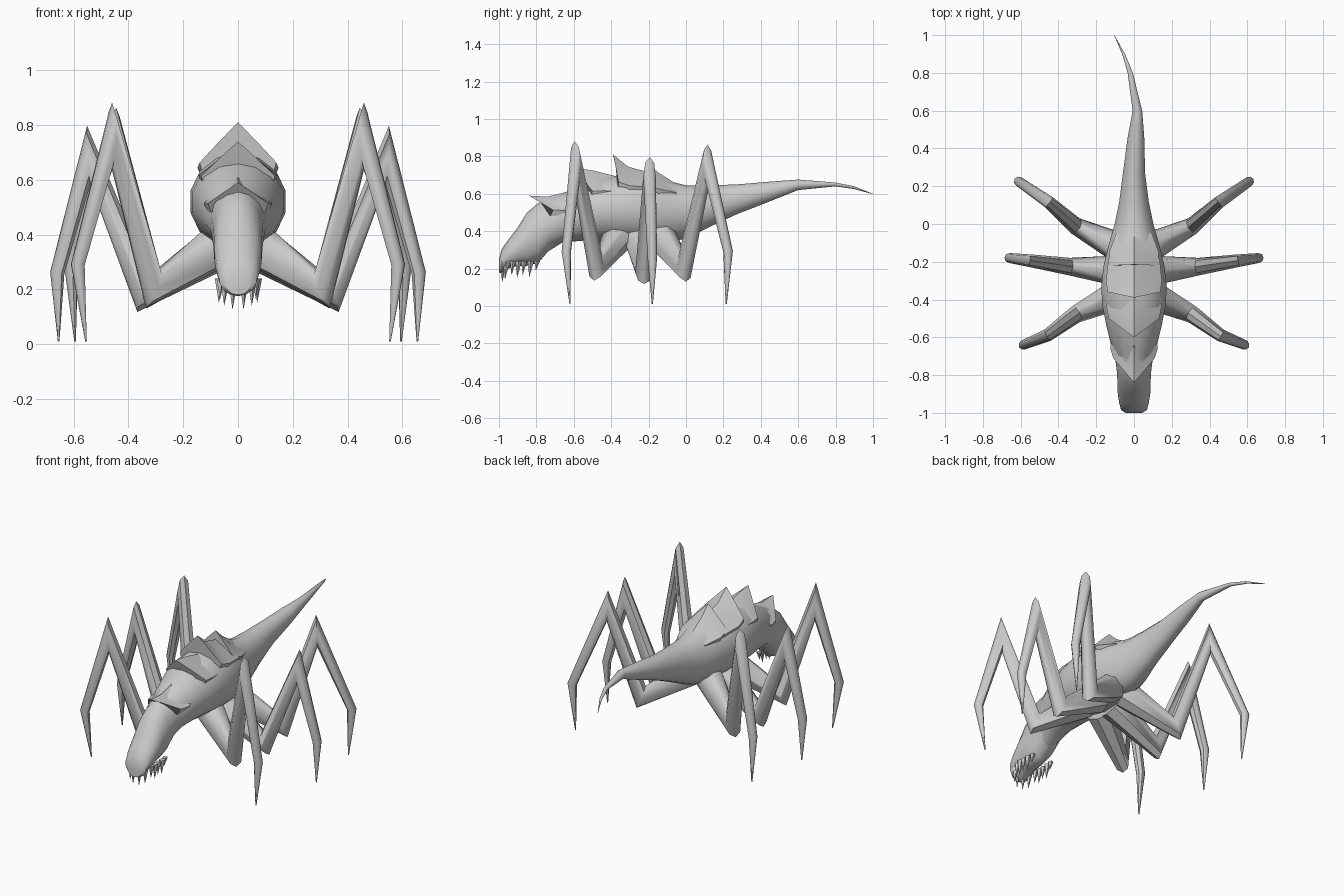
import bpy, bmesh, math
from mathutils import Vector

if "Cube" in bpy.data.objects:
    bpy.data.objects.remove(bpy.data.objects["Cube"])

grey = bpy.data.materials.new("shell grey")
grey.diffuse_color = (0.6, 0.6, 0.6, 1)
grey.use_nodes = True
grey.node_tree.nodes["Principled BSDF"].inputs["Base Color"].default_value = grey.diffuse_color


def finish(name, bm, angle=40):
    bmesh.ops.recalc_face_normals(bm, faces=bm.faces[:])
    me = bpy.data.meshes.new(name)
    bm.to_mesh(me)
    bm.free()
    ob = bpy.data.objects.new(name, me)
    bpy.context.collection.objects.link(ob)
    me.materials.append(grey)
    bpy.ops.object.select_all(action='DESELECT')
    ob.select_set(True)
    bpy.context.view_layer.objects.active = ob
    bpy.ops.object.shade_smooth_by_angle(angle=math.radians(angle))
    return ob


def skin(bm, rings):
    """Bridge closed rings of points and cap both ends."""
    rows = [[bm.verts.new(p) for p in r] for r in rings]
    n = len(rows[0])
    for a, b in zip(rows, rows[1:]):
        for i in range(n):
            j = (i + 1) % n
            bm.faces.new((a[i], a[j], b[j], b[i]))
    bm.faces.new(rows[0])
    bm.faces.new(rows[-1])


def loft(name, sections, sides=14):
    """Oval sections across y: (y, x centre, half width, z top, z bottom)."""
    bm = bmesh.new()
    rings = []
    for y, xc, w, top, bot in sections:
        c, h = (top + bot) / 2, (top - bot) / 2
        rings.append([(xc + w * math.sin(2 * math.pi * i / sides), y,
                       c + h * math.cos(2 * math.pi * i / sides)) for i in range(sides)])
    skin(bm, rings)
    return finish(name, bm)


# Body, running from the neck into the bent whip tail
loft("body_and_tail", [
    (-0.74, 0, .09, .57, .29), (-0.66, 0, .12, .60, .34), (-0.54, 0, .15, .66, .35),
    (-0.44, 0, .17, .69, .345), (-0.34, 0, .178, .70, .34), (-0.22, 0, .165, .70, .33),
    (-0.10, 0, .135, .67, .34), (0.0, 0, .105, .645, .36), (0.12, 0, .08, .645, .42),
    (0.27, 0, .06, .65, .49), (0.45, .01, .046, .665, .56), (0.60, .018, .026, .676, .62),
    (0.80, -.02, .014, .66, .64), (0.90, -.055, .008, .64, .625), (1.0, -.105, .001, .60, .598)])

# Head, sloping down to the muzzle
loft("head", [
    (-1.0, 0, .045, .25, .18), (-0.985, 0, .07, .305, .175), (-0.95, 0, .08, .355, .20),
    (-0.90, 0, .088, .42, .215), (-0.85, 0, .09, .50, .215), (-0.79, 0, .092, .55, .23),
    (-0.73, 0, .10, .575, .30), (-0.66, 0, .115, .59, .35)])

# Overlapping back plates: rows of (y centre, y side, half width, z side, z top)
ARCH = [(-.88, 0), (-1, .3), (-.5, .66), (0, 1), (.5, .66), (1, .3), (.88, 0)]


def plate(name, rows):
    bm = bmesh.new()
    skin(bm, [[(fx * w, yc + (ys - yc) * abs(fx), zs + fz * (zt - zs)) for fx, fz in ARCH]
              for yc, ys, w, zs, zt in rows])
    finish(name, bm, 30)


plate("crest_plate", [(-.84, -.71, .11, .48, .59), (-.74, -.66, .125, .48, .585),
                      (-.60, -.60, .12, .48, .62)])
plate("shoulder_plate", [(-.60, -.50, .135, .56, .74), (-.50, -.44, .145, .57, .725),
                         (-.36, -.34, .14, .58, .69)])
plate("middle_plate", [(-.39, -.36, .14, .60, .81), (-.31, -.30, .148, .60, .745),
                       (-.18, -.18, .135, .60, .71)])
plate("rear_plate", [(-.215, -.22, .125, .59, .775), (-.15, -.15, .132, .59, .715),
                     (-.04, -.05, .095, .59, .645)])

# Teeth along both jaw edges: (x, y, z tip, radius)
bm = bmesh.new()
for x, y, tip, r in [(.02, -.975, .125, .02), (.05, -.96, .14, .02), (.065, -.925, .165, .017),
                     (.07, -.895, .15, .018), (.07, -.865, .165, .016), (.07, -.83, .155, .018),
                     (.065, -.795, .19, .016)]:
    for s in (-1, 1):
        ring = [bm.verts.new((s * x + r * math.cos(a), y + r * math.sin(a), .24))
                for a in (k * math.tau / 5 for k in range(5))]
        apex = bm.verts.new((s * x, y - .008, tip))
        for k in range(5):
            bm.faces.new((ring[k], ring[(k + 1) % 5], apex))
        bm.faces.new(ring)
finish("teeth", bm, 30)


def leg(name, pts, radii, side, sides=8):
    """Tapered tube with mitred joints."""
    pts = [Vector((x * side, y, z)) for x, y, z in pts]
    span = pts[-1] - pts[0]
    u = Vector((-span.y, span.x, 0)).normalized()
    dirs = [(b - a).normalized() for a, b in zip(pts, pts[1:])]
    rings = []
    for i, (p, r) in enumerate(zip(pts, radii)):
        d = dirs[max(i - 1, 0)]
        n = (d + dirs[min(i, len(dirs) - 1)]).normalized()
        v = d.cross(u).normalized()
        ring = []
        for k in range(sides):
            a = math.tau * k / sides
            o = (u * math.cos(a) + v * math.sin(a)) * r
            ring.append(p + o - d * (o.dot(n) / d.dot(n)))
        rings.append(ring)
    bm = bmesh.new()
    skin(bm, rings)
    finish(name, bm, 45)


# Six legs: hip, low joint, high knee, ankle, foot tip
LEGS = {
    "front": [(.06, -.36, .37), (.31, -.48, .205), (.46, -.59, .765), (.585, -.64, .29), (.555, -.62, .01)],
    "middle": [(.06, -.25, .36), (.345, -.225, .185), (.545, -.195, .69), (.66, -.18, .26), (.655, -.18, .01)],
    "rear": [(.05, -.14, .38), (.31, -.01, .20), (.45, .115, .765), (.61, .225, .29), (.595, .215, .01)],
}
for part, path in LEGS.items():
    for side, label in ((1, "right"), (-1, "left")):
        leg(f"{part}_leg_{label}", path, (.085, .046, .034, .026, .003), side)
